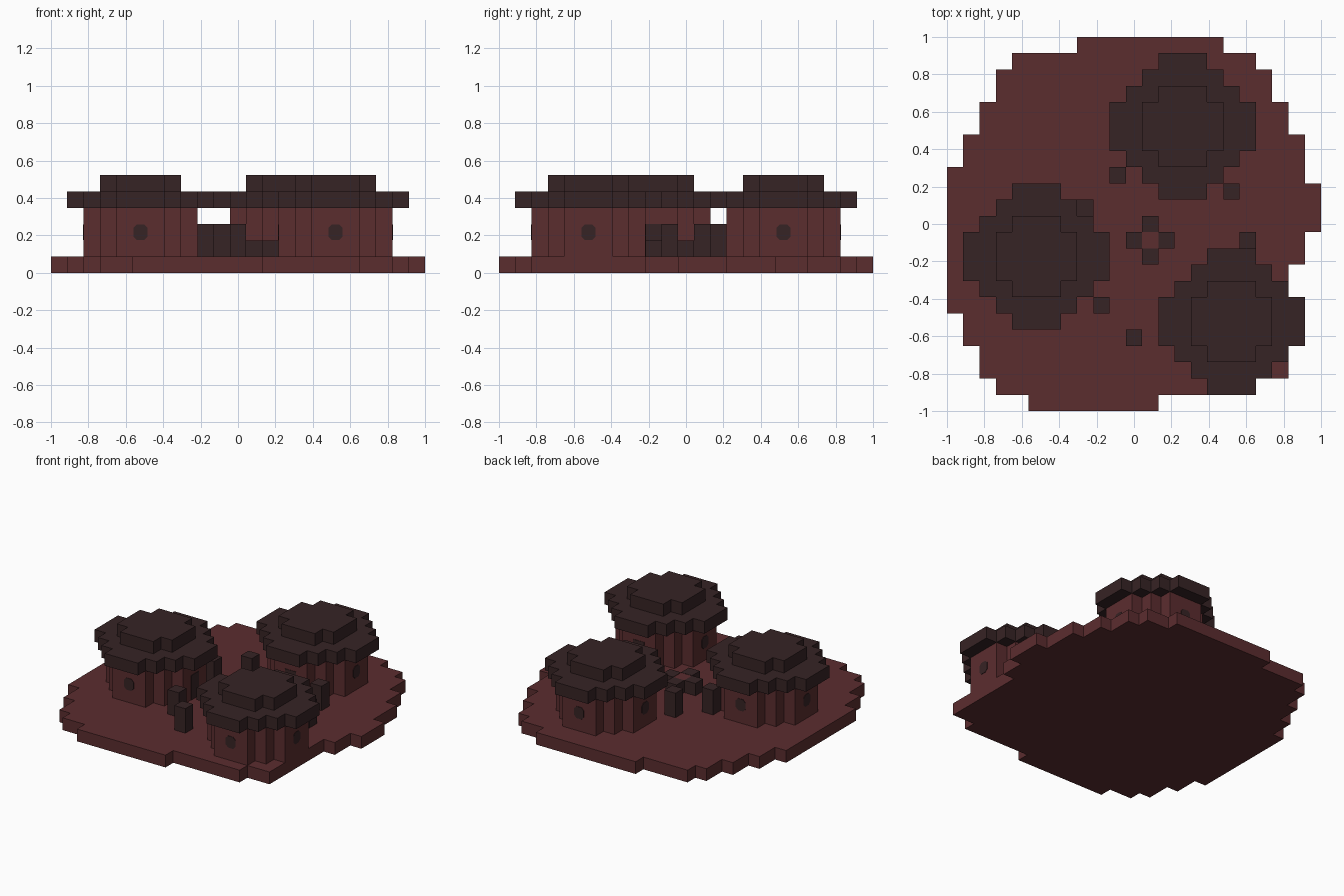
import bpy, bmesh, math
from mathutils import Matrix

cube = bpy.data.objects.get("Cube")
if cube:
    bpy.data.objects.remove(cube)

U = 2 / 23  # size of one block


def material(name, rgb):
    m = bpy.data.materials.new(name)
    m.use_nodes = True
    m.diffuse_color = (*rgb, 1)
    m.node_tree.nodes["Principled BSDF"].inputs["Base Color"].default_value = (*rgb, 1)
    return m


RED = material("red_clay", (0.105, 0.026, 0.028))
DARK = material("dark_wood", (0.037, 0.017, 0.018))


def finish(bm, name, mat):
    bmesh.ops.recalc_face_normals(bm, faces=bm.faces)
    mesh = bpy.data.meshes.new(name)
    bm.to_mesh(mesh)
    bm.free()
    mesh.materials.append(mat)
    obj = bpy.data.objects.new(name, mesh)
    bpy.context.scene.collection.objects.link(obj)
    return obj


def slab(name, spans, row, z0, z1, mat):
    """Stepped prism from (left, right, row count) spans, listed front to back."""
    right, left = [], []
    for a, b, n in spans:
        right += [(b, row), (b, row + n)]
        left += [(a, row), (a, row + n)]
        row += n
    outline = []
    for p in right + left[::-1]:
        if not outline or p != outline[-1]:
            outline.append(p)
    bm = bmesh.new()
    face = bm.faces.new([bm.verts.new((x * U - 1, y * U - 1, z0 * U)) for x, y in outline])
    top = bmesh.ops.extrude_face_region(bm, geom=[face])["geom"]
    verts = [v for v in top if isinstance(v, bmesh.types.BMVert)]
    bmesh.ops.translate(bm, verts=verts, vec=(0, 0, (z1 - z0) * U))
    return finish(bm, name, mat)


def disc(name, cx, cy, radius, cut, z0, z1, mat):
    """Round stepped slab centred on a cell; corners are cut by whole blocks."""
    spans = []
    for i in range(-radius, radius + 1):
        half = min(radius, radius + cut - abs(i))
        spans.append((cx - half, cx + half + 1, 1))
    return slab(name, spans, cy - radius, z0, z1, mat)


def block(name, cx, cy, height, mat):
    return slab(name, [(cx, cx + 1, 1)], cy, 1, 1 + height, mat)


def plate(name, cx, cy, angle, z0, z1, corner):
    """Thin wall plate with cut corners, on the side of a hut given by angle."""
    w, h, c = U / 2 - corner / 3, (z1 - z0) * U / 2, corner
    pts = [(w, -h + c), (w, h - c), (w - c, h), (c - w, h),
           (-w, h - c), (-w, c - h), (c - w, -h), (w - c, -h)]
    bm = bmesh.new()
    face = bm.faces.new([bm.verts.new((3.5 * U - 0.003, y, z)) for y, z in pts])
    out = bmesh.ops.extrude_face_region(bm, geom=[face])["geom"]
    verts = [v for v in out if isinstance(v, bmesh.types.BMVert)]
    bmesh.ops.translate(bm, verts=verts, vec=(0.006, 0, 0))
    place = Matrix.Translation(((cx + 0.5) * U - 1, (cy + 0.5) * U - 1, (z0 + z1) * U / 2))
    bm.transform(place @ Matrix.Rotation(math.radians(angle), 4, "Z"))
    return finish(bm, name, DARK)


# Stepped round ground
slab("ground", [(5, 13, 1), (3, 19, 1), (2, 21, 2), (1, 21, 2), (0, 21, 3), (0, 22, 2),
                (0, 23, 3), (0, 22, 1), (1, 22, 2), (2, 21, 2), (3, 20, 2), (4, 19, 1),
                (8, 17, 1)], 0, 0, 1, RED)

# Huts: centre cell and the side where the door is
for label, cx, cy, door in (("back", 14, 17, 270), ("right", 5, 9, 0), ("left", 17, 5, 90)):
    disc(label + "_hut_wall", cx, cy, 3, 1, 1, 4, RED)
    disc(label + "_hut_roof", cx, cy, 4, 1, 4, 5, DARK)
    disc(label + "_hut_roof_cap", cx, cy, 2, 1, 5, 6, DARK)
    for angle in (0, 90, 180, 270):
        if angle == door:
            plate(label + "_hut_door", cx, cy, angle, 1, 3, 0.001)
        else:
            plate(label + "_hut_window", cx, cy, angle, 2.02, 2.98, 0.018)

# Posts around the yard
for cx, cy in ((10, 14), (17, 13), (8, 12), (9, 6), (11, 4), (18, 10)):
    block("post", cx, cy, 2, DARK)

# Fire pit: embers ringed by four blocks
block("embers", 12, 10, 0.98, RED)
for dx, dy in ((1, 0), (-1, 0), (0, 1), (0, -1)):
    block("fire_ring_block", 12 + dx, 10 + dy, 1, DARK)
